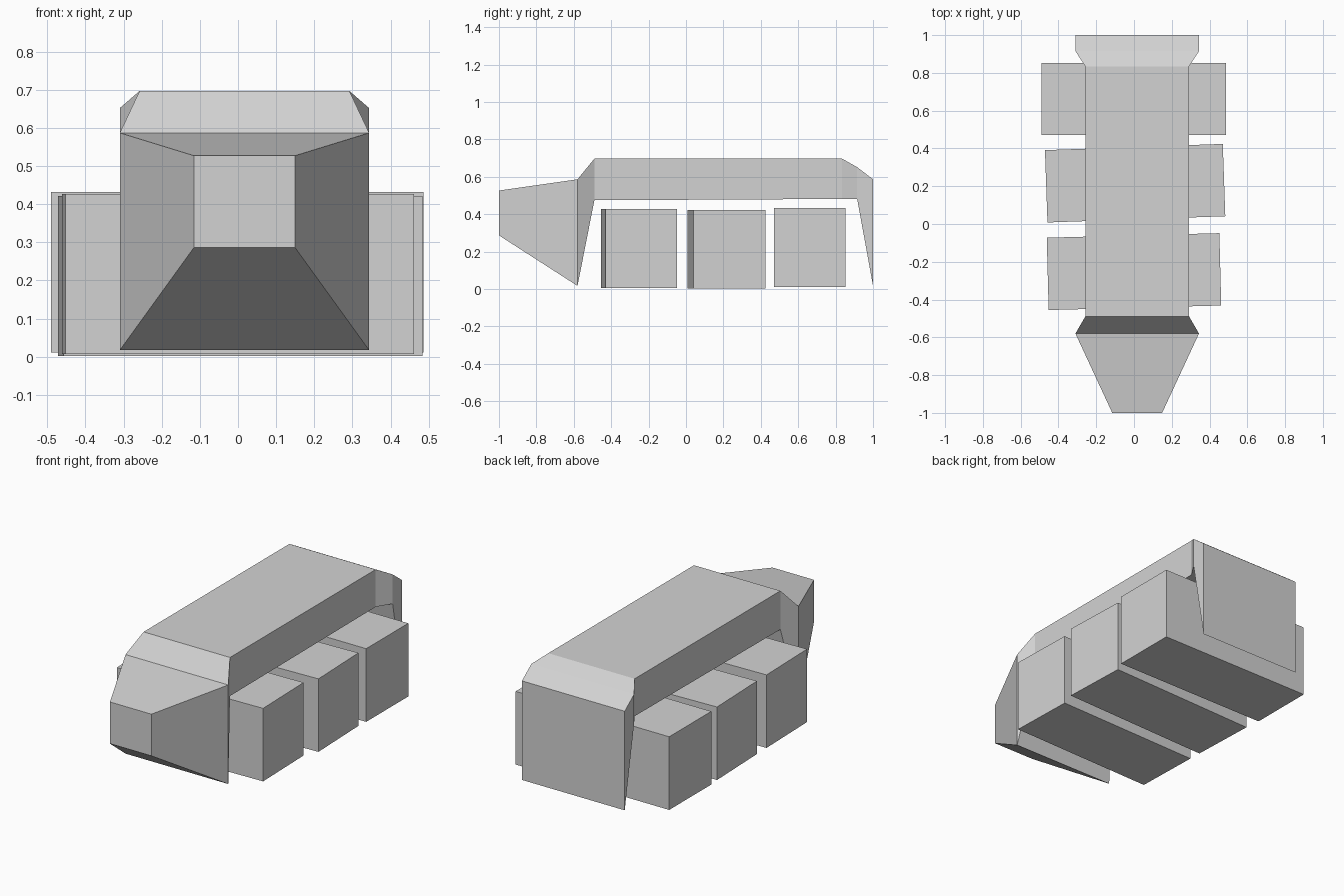
import bpy
import bmesh
from math import radians

cube = bpy.data.objects.get("Cube")
if cube:
    bpy.data.objects.remove(cube, do_unlink=True)

# One plain grey for everything
grey = bpy.data.materials.new("light_grey")
grey.use_nodes = True
colour = (0.65, 0.65, 0.65, 1)
grey.diffuse_color = colour
grey.node_tree.nodes["Principled BSDF"].inputs["Base Color"].default_value = colour


def add_object(name, bm):
    bmesh.ops.recalc_face_normals(bm, faces=bm.faces)
    mesh = bpy.data.meshes.new(name)
    bm.to_mesh(mesh)
    bm.free()
    mesh.materials.append(grey)
    obj = bpy.data.objects.new(name, mesh)
    bpy.context.collection.objects.link(obj)
    return obj


def loft(name, stations):
    """Skin rectangles (y, half width, bottom, top) from front to back."""
    bm = bmesh.new()
    rings = []
    for y, half, low, high in stations:
        corners = [(-half, low), (half, low), (half, high), (-half, high)]
        rings.append([bm.verts.new((x, y, z)) for x, z in corners])
    for a, b in zip(rings, rings[1:]):
        for i in range(4):
            j = (i + 1) % 4
            bm.faces.new((a[i], a[j], b[j], b[i]))
    bm.faces.new(rings[0])
    bm.faces.new(rings[-1])
    return add_object(name, bm)


def block(name, size, centre, turn):
    bm = bmesh.new()
    bmesh.ops.create_cube(bm, size=1)
    bmesh.ops.scale(bm, vec=size, verts=bm.verts)
    obj = add_object(name, bm)
    obj.location = centre
    obj.rotation_euler.z = radians(turn)
    return obj


# Body: tapered nose, front flare, long cabin, flared tail wall
body = loft("body", [
    (-1.0, 0.132, 0.287, 0.527),
    (-0.58, 0.327, 0.017, 0.587),
    (-0.49, 0.275, 0.475, 0.697),
    (0.835, 0.275, 0.482, 0.697),
    (0.915, 0.327, 0.483, 0.652),
    (1.0, 0.327, 0.017, 0.587),
])
body.location.x = 0.017

# Wheel blocks: full-width boxes, slightly askew
block("front_wheel_block", (0.914, 0.383, 0.42), (0, -0.252, 0.217), 1.5)
block("middle_wheel_block", (0.942, 0.383, 0.42), (0.006, 0.216, 0.212), 2)
block("rear_wheel_block", (0.977, 0.383, 0.421), (-0.002, 0.662, 0.222), 0)
